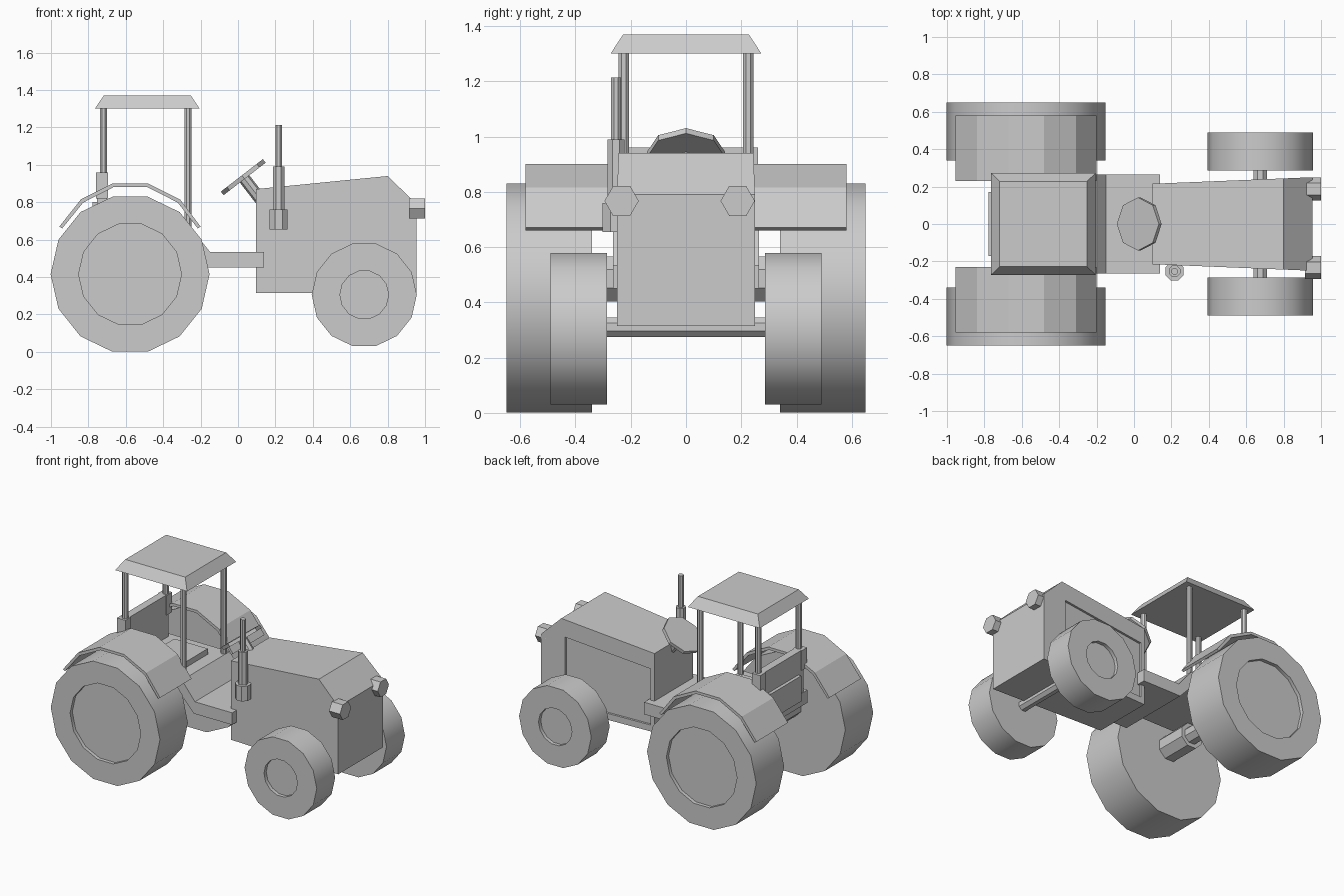
import bpy, bmesh, math
from mathutils import Vector

if "Cube" in bpy.data.objects:
    bpy.data.objects.remove(bpy.data.objects["Cube"])


def finish(name, bm):
    bmesh.ops.recalc_face_normals(bm, faces=bm.faces)
    me = bpy.data.meshes.new(name)
    bm.to_mesh(me)
    bm.free()
    ob = bpy.data.objects.new(name, me)
    bpy.context.collection.objects.link(ob)
    return ob


def lathe(name, stations, ref, n, turn=0.0, smooth=False):
    """Stack n-sided rings (centre, radius); the first corner points along ref."""
    axis = (Vector(stations[-1][0]) - Vector(stations[0][0])).normalized()
    u = Vector(ref).normalized()
    v = axis.cross(u)
    bm = bmesh.new()
    rings = []
    for c, r in stations:
        angles = [turn + 2 * math.pi * i / n for i in range(n)]
        rings.append([bm.verts.new(Vector(c) + r * (u * math.cos(a) + v * math.sin(a))) for a in angles])
    for a, b in zip(rings, rings[1:]):
        for i in range(n):
            j = (i + 1) % n
            bm.faces.new((a[i], a[j], b[j], b[i]))
    bm.faces.new(rings[0])
    bm.faces.new(rings[-1])
    ob = finish(name, bm)
    if smooth:
        bpy.ops.object.select_all(action='DESELECT')
        ob.select_set(True)
        bpy.context.view_layer.objects.active = ob
        bpy.ops.object.shade_smooth_by_angle(angle=math.radians(30))
    return ob


def prism(name, profile, low, high):
    """Side profile in x,z spanning y = low(x) to high(x)."""
    bm = bmesh.new()
    a = [bm.verts.new((x, low(x), z)) for x, z in profile]
    b = [bm.verts.new((x, high(x), z)) for x, z in profile]
    bm.faces.new(a)
    bm.faces.new(b)
    for i in range(len(a)):
        j = (i + 1) % len(a)
        bm.faces.new((a[i], a[j], b[j], b[i]))
    return finish(name, bm)


def slab(name, profile, y0, y1):
    return prism(name, profile, lambda x: y0, lambda x: y1)


def box(name, x0, x1, y0, y1, z0, z1):
    return slab(name, [(x0, z0), (x1, z0), (x1, z1), (x0, z1)], y0, y1)


# Engine hood, slightly wider towards the nose
def half_width(x):
    return 0.215 + 0.035 * (x - 0.095) / 0.86


hood = prism("hood", [(0.095, 0.315), (0.955, 0.315), (0.955, 0.79), (0.80, 0.94), (0.095, 0.87)],
             lambda x: -half_width(x), half_width)

# Recessed panel on the left side of the hood
cutter = prism("panel_cutter", [(0.125, 0.36), (0.77, 0.36), (0.77, 0.815), (0.125, 0.755)],
               lambda x: half_width(x) - 0.015, lambda x: half_width(x) + 0.05)
cutter.hide_render = True
cutter.hide_viewport = True
cutter.display_type = 'WIRE'
mod = hood.modifiers.new("panel", 'BOOLEAN')
mod.operation = 'DIFFERENCE'
mod.solver = 'EXACT'
mod.object = cutter

# Floor rising to the seat deck
slab("platform", [(0.14, 0.45), (0.14, 0.535), (-0.15, 0.535), (-0.25, 0.66), (-0.76, 0.66),
                  (-0.76, 0.57), (-0.27, 0.57), (-0.16, 0.45)], -0.265, 0.265)
box("seat", -0.60, -0.34, -0.15, 0.15, 0.66, 0.70)
box("rear_panel", -0.755, -0.70, -0.225, 0.225, 0.64, 0.96)
box("rear_plate", -0.778, -0.755, -0.17, 0.17, 0.62, 0.80)

# Wheels, fenders, posts and axle hubs on both sides
arc = [(-0.955, 0.67), (-0.84, 0.815), (-0.67, 0.90), (-0.48, 0.90), (-0.31, 0.815), (-0.20, 0.67)]
inner = [(-0.94, 0.66), (-0.828, 0.798), (-0.665, 0.881), (-0.485, 0.881), (-0.322, 0.798), (-0.215, 0.66)]
for s, side in ((-1, "right"), (1, "left")):
    for kind, x, z, R, r, y0, y1 in (("rear", -0.577, 0.415, 0.425, 0.275, 0.34, 0.65),
                                     ("front", 0.675, 0.305, 0.281, 0.13, 0.285, 0.49)):
        lathe(f"{kind}_wheel_{side}", [((x, s * y0, z), R), ((x, s * y1, z), R), ((x, s * y1, z), r),
                                       ((x, s * (y1 - 0.025), z), r)], (1, 0, 0), 14, smooth=True)
    slab(f"fender_{side}", arc + inner[::-1], s * 0.23, s * 0.58)
    box(f"post_bracket_{side}", -0.76, -0.695, s * 0.20, s * 0.26, 0.82, 0.96)
    for kind, x, z in (("rear", -0.72, 0.90), ("front", -0.268, 0.65)):
        lathe(f"{kind}_post_{side}", [((x, s * 0.225, z), 0.02), ((x, s * 0.225, 1.305), 0.02)],
              (1, 0, 0), 8, math.pi / 8)
    lathe(f"axle_hub_{side}", [((-0.577, s * 0.12, 0.485), 0.088), ((-0.577, s * 0.345, 0.485), 0.088)],
          (1, 0, 0), 8, math.pi / 8)

# Axles
lathe("rear_axle", [((-0.577, -0.34, 0.485), 0.06), ((-0.577, 0.34, 0.485), 0.06)], (1, 0, 0), 8, math.pi / 8)
lathe("front_axle", [((0.675, -0.30, 0.31), 0.038), ((0.675, 0.30, 0.31), 0.038)], (1, 0, 0), 8, math.pi / 8)

# Canopy roof with sloped edges
bm = bmesh.new()
bmesh.ops.create_cube(bm, size=1)
for v in bm.verts:
    hx, hy, z = (0.233, 0.227, 1.37) if v.co.z > 0 else (0.28, 0.273, 1.30)
    v.co = (-0.485 + math.copysign(hx, v.co.x), math.copysign(hy, v.co.y), z)
finish("roof", bm)

# Steering wheel and column
up = Vector((-0.61, 0, 0.79)).normalized()
hub = Vector((0.028, 0, 0.934))
lathe("steering_wheel", [(hub - up * 0.012, 0.142), (hub + up * 0.012, 0.142)], (0, 1, 0), 8)
lathe("steering_column", [(hub - up * 0.18, 0.032), (hub, 0.032)], (0, 1, 0), 8)

# Exhaust stack
e = [(0.655, 0.053), (0.76, 0.053), (0.76, 0.033), (0.99, 0.033), (0.99, 0.019), (1.213, 0.019)]
lathe("exhaust", [((0.217, -0.253, z), r) for z, r in e], (1, 0, 0), 8, math.pi / 8)

# Headlights
for side, y in (("left", 0.187), ("right", -0.233)):
    lathe(f"headlight_{side}", [((0.915, y, 0.767), 0.062), ((1.0, y, 0.767), 0.062)], (0, 1, 0), 6)
